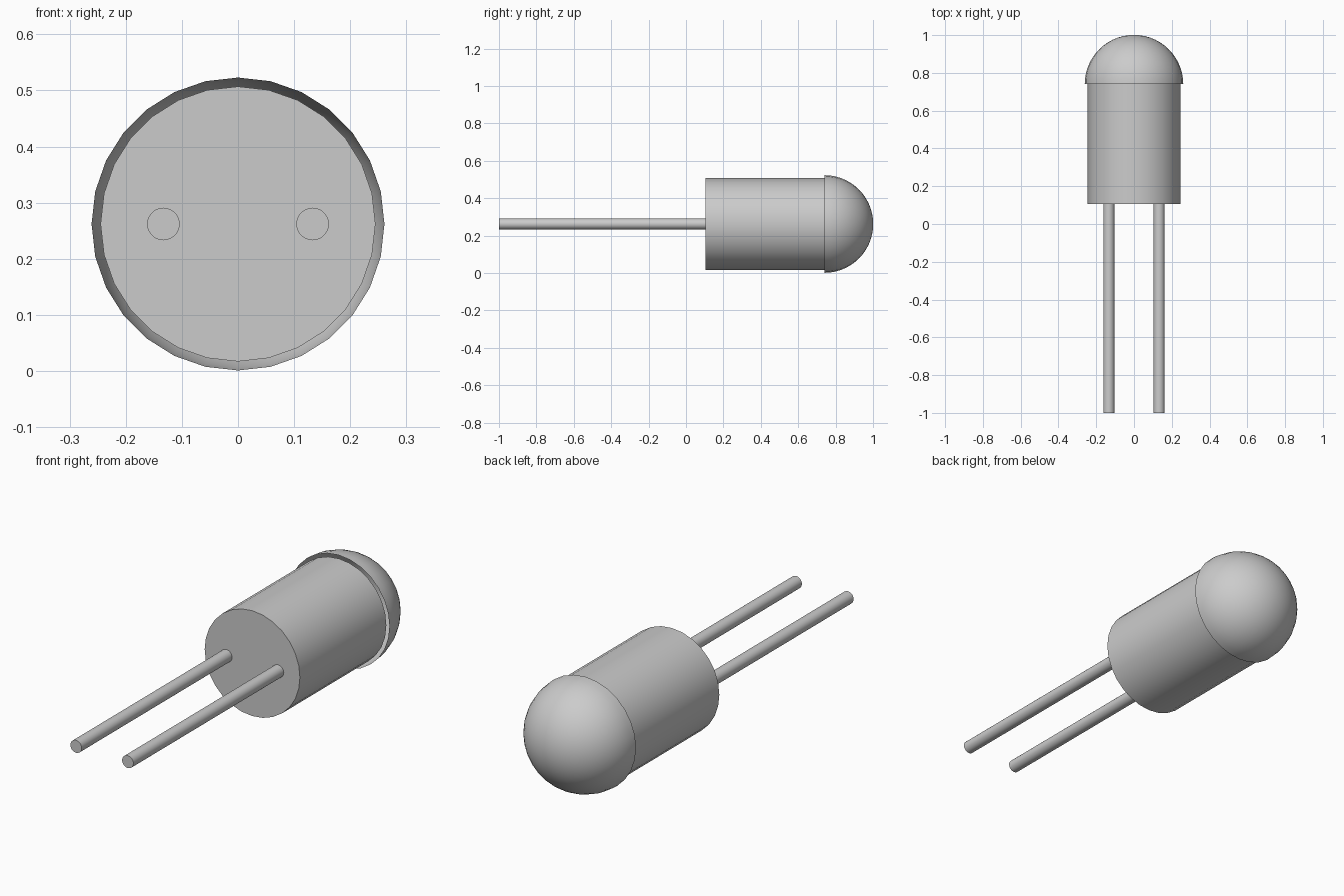
import bpy, bmesh, math
from mathutils import Matrix

if "Cube" in bpy.data.objects:
    bpy.data.objects.remove(bpy.data.objects["Cube"])

SIDES = 28
AXIS_Z = 0.262      # height of the centre line
BODY_FRONT = 0.105  # front face of the body
RIM = 0.74          # plane where the body meets the dome

grey = bpy.data.materials.new("plain_grey")
grey.use_nodes = True
colour = (0.6, 0.6, 0.6, 1)
grey.diffuse_color = colour
grey.node_tree.nodes["Principled BSDF"].inputs["Base Color"].default_value = colour

# Turns local z into +y
LAY_DOWN = Matrix.Rotation(math.radians(-90), 4, "X")


def finish(bm, name):
    """Turn a bmesh into a smooth grey object with sharp edges kept."""
    mesh = bpy.data.meshes.new(name)
    bm.to_mesh(mesh)
    bm.free()
    mesh.materials.append(grey)
    obj = bpy.data.objects.new(name, mesh)
    bpy.context.collection.objects.link(obj)
    bpy.ops.object.select_all(action="DESELECT")
    obj.select_set(True)
    bpy.context.view_layer.objects.active = obj
    bpy.ops.object.shade_smooth_by_angle(angle=math.radians(35))
    return obj


def rod(name, x, radius, y0, y1):
    """Capped cylinder lying along y."""
    bm = bmesh.new()
    place = Matrix.Translation((x, (y0 + y1) / 2, AXIS_Z)) @ LAY_DOWN
    bmesh.ops.create_cone(bm, cap_ends=True, segments=SIDES, radius1=radius,
                          radius2=radius, depth=y1 - y0, matrix=place)
    return finish(bm, name)


# Body and the two leads
rod("body", 0, 0.245, BODY_FRONT, RIM)
for side, x in (("left", 0.133), ("right", -0.133)):
    rod(side + "_lead", x, 0.029, -1, BODY_FRONT + 0.01)

# Open half-sphere dome, slightly wider than the body
bm = bmesh.new()
bmesh.ops.create_uvsphere(bm, u_segments=SIDES, v_segments=SIDES, radius=0.261)
lower = [v for v in bm.verts if v.co.z < -0.001]
bmesh.ops.delete(bm, geom=lower, context="VERTS")
bmesh.ops.transform(bm, verts=bm.verts,
                    matrix=Matrix.Translation((0, RIM, AXIS_Z)) @ LAY_DOWN)
finish(bm, "dome")
